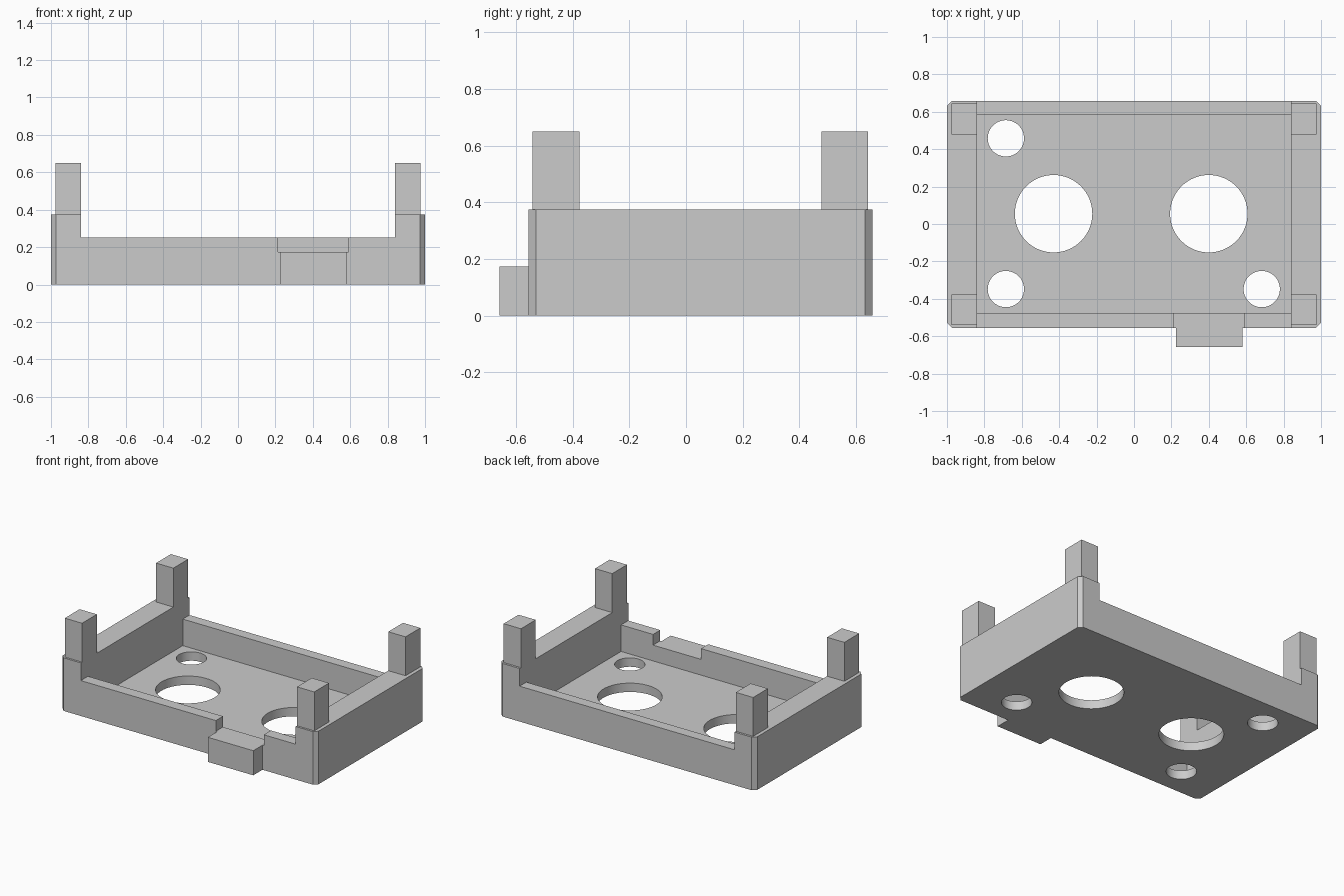
import bpy
import bmesh
import math
from mathutils import Matrix

default = bpy.data.objects.get("Cube")
if default:
    bpy.data.objects.remove(default, do_unlink=True)

grey = bpy.data.materials.new("light_grey")
grey.use_nodes = True
grey.diffuse_color = (0.6, 0.6, 0.6, 1)
grey.node_tree.nodes["Principled BSDF"].inputs["Base Color"].default_value = (0.6, 0.6, 0.6, 1)


def finish(name, bm):
    bmesh.ops.recalc_face_normals(bm, faces=bm.faces)
    mesh = bpy.data.meshes.new(name)
    bm.to_mesh(mesh)
    bm.free()
    mesh.materials.append(grey)
    obj = bpy.data.objects.new(name, mesh)
    bpy.context.collection.objects.link(obj)
    return obj


def prism(name, outline, z0, z1):
    bm = bmesh.new()
    face = bm.faces.new([bm.verts.new((x, y, z0)) for x, y in outline])
    ext = bmesh.ops.extrude_face_region(bm, geom=[face])
    top = [v for v in ext["geom"] if isinstance(v, bmesh.types.BMVert)]
    bmesh.ops.translate(bm, verts=top, vec=(0, 0, z1 - z0))
    return finish(name, bm)


def box(name, x0, x1, y0, y1, z0, z1):
    return prism(name, [(x0, y0), (x1, y0), (x1, y1), (x0, y1)], z0, z1)


def drill(name, x, y, radius):
    bm = bmesh.new()
    bmesh.ops.create_cone(bm, cap_ends=True, segments=64, radius1=radius, radius2=radius,
                          depth=0.4, matrix=Matrix.Translation((x, y, 0)))
    return finish(name, bm)


# Main dimensions
FRONT, BACK, CH = -0.555, 0.658, 0.026
INNER, WALL, RIM, FLOOR = 0.84, 0.375, 0.25, 0.0625
TONGUE_TOP = 0.174

# Tray outline with chamfered corners and a tongue at the front
tray = prism("tray", [
    (-1 + CH, FRONT), (0.225, FRONT), (0.225, -0.658), (0.58, -0.658), (0.58, FRONT),
    (1 - CH, FRONT), (1, FRONT + CH), (1, BACK - CH), (1 - CH, BACK),
    (-1 + CH, BACK), (-1, BACK - CH), (-1, FRONT + CH)], 0, WALL)

# Cutters: low front and back rims, inner cavity, tongue notch, round holes
cutters = [
    box("rim_cutter", -INNER, INNER, -1, 1, RIM, 1),
    box("cavity_cutter", -INNER, INNER, -0.475, 0.583, FLOOR, 1),
    box("notch_cutter", 0.215, 0.59, -1, -0.45, TONGUE_TOP, 1),
]
for i, (x, y, r) in enumerate([
        (-0.43, 0.055, 0.207), (0.4, 0.055, 0.207),
        (-0.685, 0.458, 0.097), (-0.685, -0.348, 0.097), (0.683, -0.348, 0.097)]):
    cutters.append(drill(f"hole_cutter_{i + 1}", x, y, r))

bpy.ops.object.select_all(action="DESELECT")
bpy.context.view_layer.objects.active = tray
tray.select_set(True)
for cutter in cutters:
    cutter.hide_render = True
    mod = tray.modifiers.new(cutter.name, "BOOLEAN")
    mod.operation = "DIFFERENCE"
    mod.solver = "EXACT"
    mod.object = cutter
    bpy.ops.object.modifier_apply(modifier=mod.name)
    bpy.data.objects.remove(cutter, do_unlink=True)
bpy.ops.object.shade_smooth_by_angle(angle=math.radians(30))

# Corner posts standing on the side walls
for side, s in (("left", 1), ("right", -1)):
    for end, y0, y1 in (("front", -0.541, -0.376), ("back", 0.478, 0.643)):
        x0, x1 = sorted((s * INNER, s * 0.975))
        box(f"{end}_{side}_post", x0, x1, y0, y1, WALL, 0.65)
